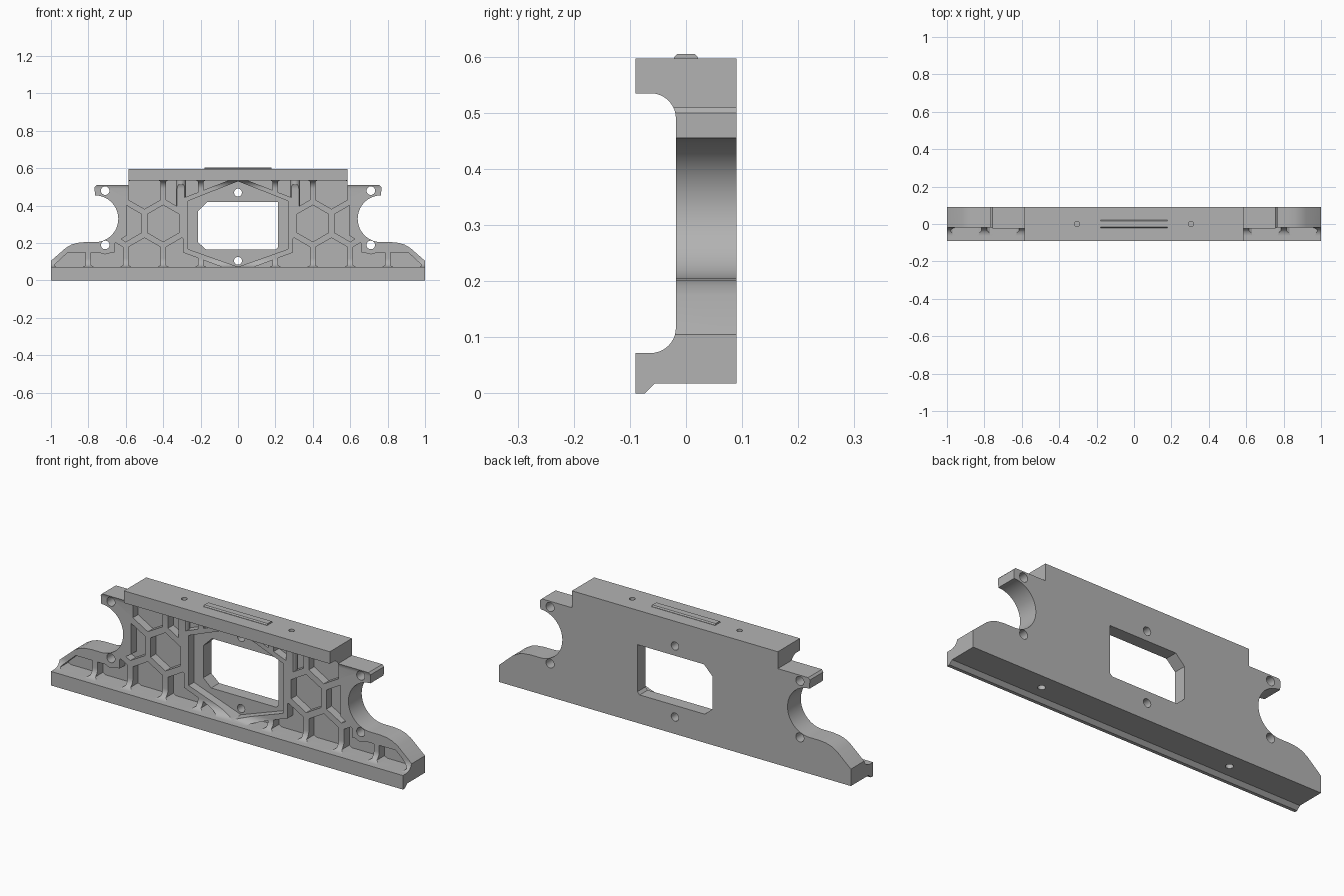
import bpy, bmesh
from math import sin, cos, pi, radians
from mathutils import Vector

if "Cube" in bpy.data.objects:
    bpy.data.objects.remove(bpy.data.objects["Cube"])

grey = bpy.data.materials.new("plain_grey")
grey.use_nodes = True
grey.diffuse_color = (0.45, 0.45, 0.45, 1)
grey.node_tree.nodes["Principled BSDF"].inputs["Base Color"].default_value = (0.45, 0.45, 0.45, 1)

# axis -> how a 2D outline (u, v) at depth d is placed in space
PLACE = {
    "x": lambda u, v, d: Vector((d, u, v)),
    "y": lambda u, v, d: Vector((u, d, v)),
    "z": lambda u, v, d: Vector((u, v, d)),
}


def prisms(name, outlines, axis, near, far):
    """One object holding an extruded solid for each outline."""
    bm = bmesh.new()
    for outline in outlines:
        rings = [[bm.verts.new(PLACE[axis](u, v, d)) for u, v in outline] for d in (near, far)]
        bm.faces.new(rings[0])
        bm.faces.new(rings[1])
        count = len(outline)
        for i in range(count):
            j = (i + 1) % count
            bm.faces.new((rings[0][i], rings[0][j], rings[1][j], rings[1][i]))
    bmesh.ops.recalc_face_normals(bm, faces=bm.faces)
    mesh = bpy.data.meshes.new(name)
    bm.to_mesh(mesh)
    bm.free()
    mesh.materials.append(grey)
    obj = bpy.data.objects.new(name, mesh)
    bpy.context.collection.objects.link(obj)
    return obj


def combine(target, tool, operation="DIFFERENCE"):
    """Apply a boolean and discard the tool."""
    mod = target.modifiers.new("cut", "BOOLEAN")
    mod.operation = operation
    mod.solver = "EXACT"
    mod.object = tool
    with bpy.context.temp_override(object=target, active_object=target, selected_objects=[target]):
        bpy.ops.object.modifier_apply(modifier=mod.name)
    bpy.data.objects.remove(tool)


def arc(cu, cv, r, start, end, steps):
    angles = [radians(start + (end - start) * i / steps) for i in range(steps + 1)]
    return [(cu + r * cos(a), cv + r * sin(a)) for a in angles]


def circle(cu, cv, r, sides=32):
    return arc(cu, cv, r, 0, 360, sides)[:-1]


def hexagon(cu, cv, r=0.098):
    return [(cu + r * sin(i * pi / 3), cv + r * cos(i * pi / 3)) for i in range(6)]


def mirrored(half):
    """Close a right-hand outline, listed upward, with its mirror image."""
    return half + [(-u, v) for u, v in reversed(half) if u > 0]


# Body: front silhouette intersected with the channel-shaped side profile
NOTCH = (0.765, 0.33)
silhouette = mirrored(
    [(1, 0), (1, 0.105), (0.92, 0.175), (0.89, 0.192), (0.86, 0.201), (0.82, 0.205)]
    + arc(*NOTCH, 0.125, 270, 90, 32)
    + [(0.767, 0.50), (0.757, 0.51), (0.585, 0.51), (0.585, 0.597)]
)
profile = (
    [(-0.09, 0), (-0.073, 0), (-0.055, 0.018), (0.09, 0.018), (0.09, 0.62), (-0.09, 0.62), (-0.09, 0.535)]
    + arc(-0.063, 0.49, 0.045, 90, 0, 10)
    + arc(-0.063, 0.117, 0.045, 0, -90, 10)
    + [(-0.09, 0.072)]
)
body = prisms("bracket_body", [silhouette], "y", -0.2, 0.2)
combine(body, prisms("channel", [profile], "x", -1.1, 1.1), "INTERSECT")

# Honeycomb pockets, trimmed to leave rims around the other features
FLOOR = 0.025
rows = {0.13: (0.1, 0.3, 0.5, 0.7, 0.9), 0.305: (0.4, 0.6), 0.48: (0.1, 0.3, 0.5)}
cells = [hexagon(s * x, z) for z, xs in rows.items() for x in xs for s in (1, -1)]
pockets = prisms("pockets", cells, "y", -0.15, FLOOR)
zone = mirrored([(0.985, 0.072), (0.98, 0.085), (0.91, 0.15), (0.66, 0.15),
                 (0.66, 0.2), (0.595, 0.24), (0.595, 0.535)])
combine(pockets, prisms("pocket_zone", [zone], "y", -0.3, 0.3), "INTERSECT")

frame_rim = mirrored([(0, 0.04), (0.295, 0.15), (0.295, 0.44), (0, 0.555)])
combine(pockets, prisms("frame_rim", [frame_rim], "y", -0.3, 0.3))
for s in (1, -1):
    for x, z, r in ((*NOTCH, 0.17), (0.71, 0.19, 0.05)):
        combine(pockets, prisms("rim", [circle(s * x, z, r)], "y", -0.3, 0.3))
    # Upright screw bosses stay standing inside their pockets
    combine(pockets, prisms("boss", [circle(s * 0.305, 0, 0.027)], "z", 0.37, 0.7))
combine(body, pockets)

# Recessed frame and the window through it
recess = mirrored([(0, 0.073), (0.268, 0.168), (0.268, 0.425), (0, 0.53)])
combine(body, prisms("frame_recess", [recess], "y", -0.15, FLOOR))
window = [(-0.17, 0.165), (0.2, 0.165), (0.213, 0.178), (0.213, 0.42),
          (-0.165, 0.42), (-0.215, 0.37), (-0.215, 0.205)]
combine(body, prisms("window", [window], "y", -0.3, 0.3))

# Through holes, then blind screw holes in the top and underside
through = [circle(0, z, 0.021) for z in (0.47, 0.105)]
through += [circle(s * 0.71, z, 0.023) for z in (0.48, 0.19) for s in (1, -1)]
combine(body, prisms("bolt_holes", through, "y", -0.3, 0.3))
combine(body, prisms("top_holes", [circle(s * 0.305, 0, 0.014, 20) for s in (1, -1)], "z", 0.46, 0.7))
combine(body, prisms("base_holes", [circle(s * 0.54, 0.01, 0.018, 20) for s in (1, -1)], "z", -0.1, 0.055))

# Low locating bar on the top rail
bar_profile = [(-0.021, 0.59), (0.021, 0.59), (0.021, 0.599), (0.016, 0.605), (-0.016, 0.605), (-0.021, 0.599)]
bar = prisms("locating_bar", [bar_profile], "x", -0.18, 0.18)

# Smooth the curved walls, keep hard edges
for obj in bpy.context.selected_objects:
    obj.select_set(False)
for obj in (body, bar):
    obj.select_set(True)
bpy.context.view_layer.objects.active = body
bpy.ops.object.shade_smooth_by_angle(angle=radians(25))
